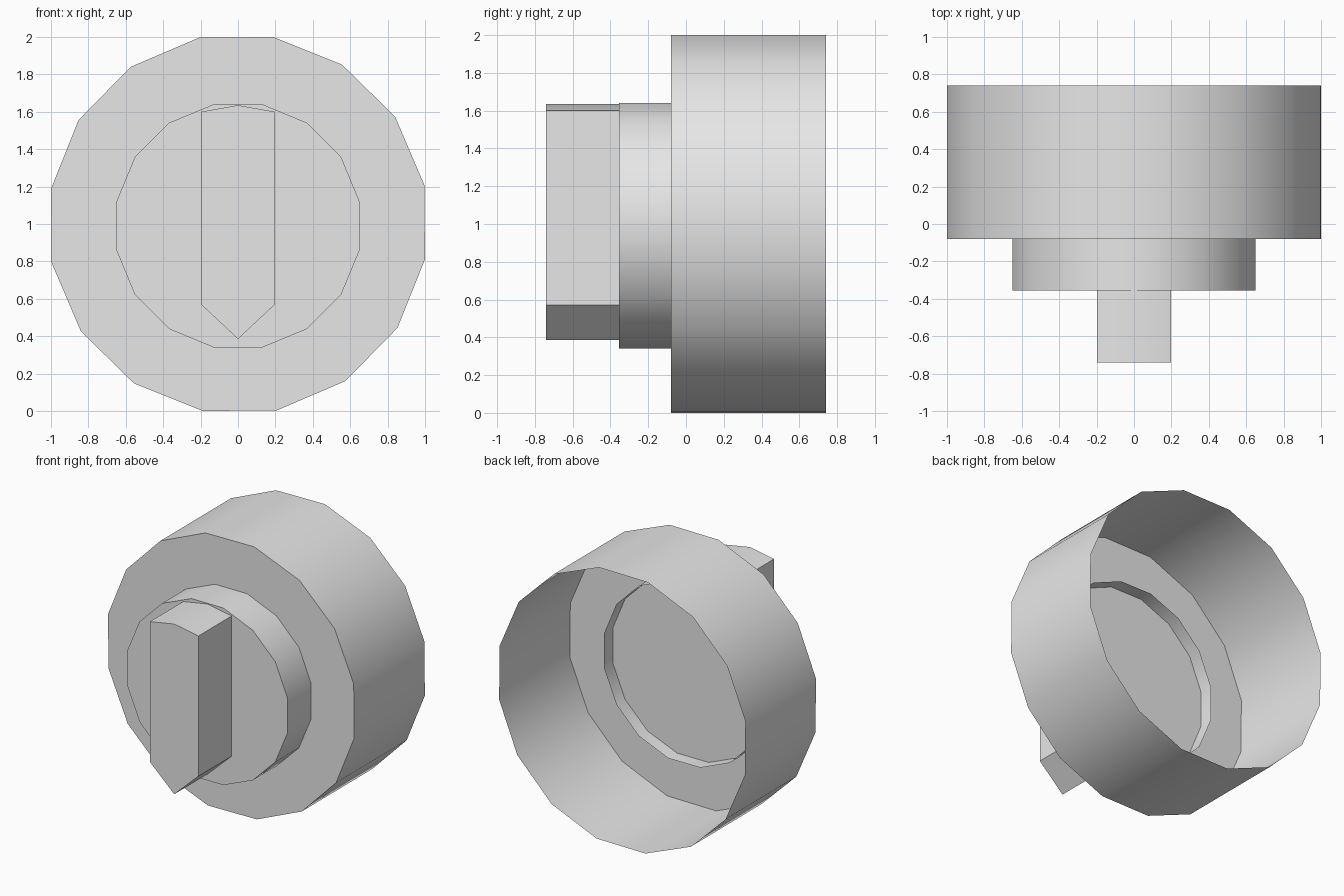
import bpy
import bmesh
import math

cube = bpy.data.objects.get("Cube")
if cube:
    bpy.data.objects.remove(cube, do_unlink=True)

GREY = (0.8, 0.8, 0.8, 1.0)
grey = bpy.data.materials.new("light grey")
grey.use_nodes = True
grey.diffuse_color = GREY
grey.node_tree.nodes["Principled BSDF"].inputs["Base Color"].default_value = GREY


def ring(apothem_radius, centre_z, turn=0.0, sides=16):
    """Regular polygon in x-z, counter-clockwise seen from the front."""
    angles = [math.radians(turn) + 2 * math.pi * (i + 0.5) / sides for i in range(sides)]
    return [(apothem_radius * math.cos(a), centre_z + apothem_radius * math.sin(a))
            for a in angles]


def open_prism(name, profile, front, back):
    """Extrude an x-z profile along y, capped at the front and open at the back."""
    bm = bmesh.new()
    near = [bm.verts.new((x, front, z)) for x, z in profile]
    far = [bm.verts.new((x, back, z)) for x, z in profile]
    bm.faces.new(near)
    n = len(profile)
    for i in range(n):
        j = (i + 1) % n
        bm.faces.new((near[i], far[i], far[j], near[j]))
    mesh = bpy.data.meshes.new(name)
    bm.to_mesh(mesh)
    bm.free()
    mesh.materials.append(grey)
    obj = bpy.data.objects.new(name, mesh)
    bpy.context.collection.objects.link(obj)
    bpy.ops.object.select_all(action='DESELECT')
    obj.select_set(True)
    bpy.context.view_layer.objects.active = obj
    bpy.ops.object.shade_smooth_by_angle(angle=math.radians(30))
    return obj


# Wide hollow shell, open at the back
open_prism("outer_shell", ring(1.0175, 1.0, turn=0.6), -0.08, 0.74)

# Smaller collar, whose open end passes a little way into the shell
open_prism("collar", ring(0.663, 0.99), -0.355, 0.02)

# Pointed grip on the collar
grip = [(-0.197, 0.57), (0.0, 0.385), (0.197, 0.57),
        (0.197, 1.6), (0.0, 1.635), (-0.197, 1.6)]
open_prism("pointer_grip", grip, -0.74, -0.35)
